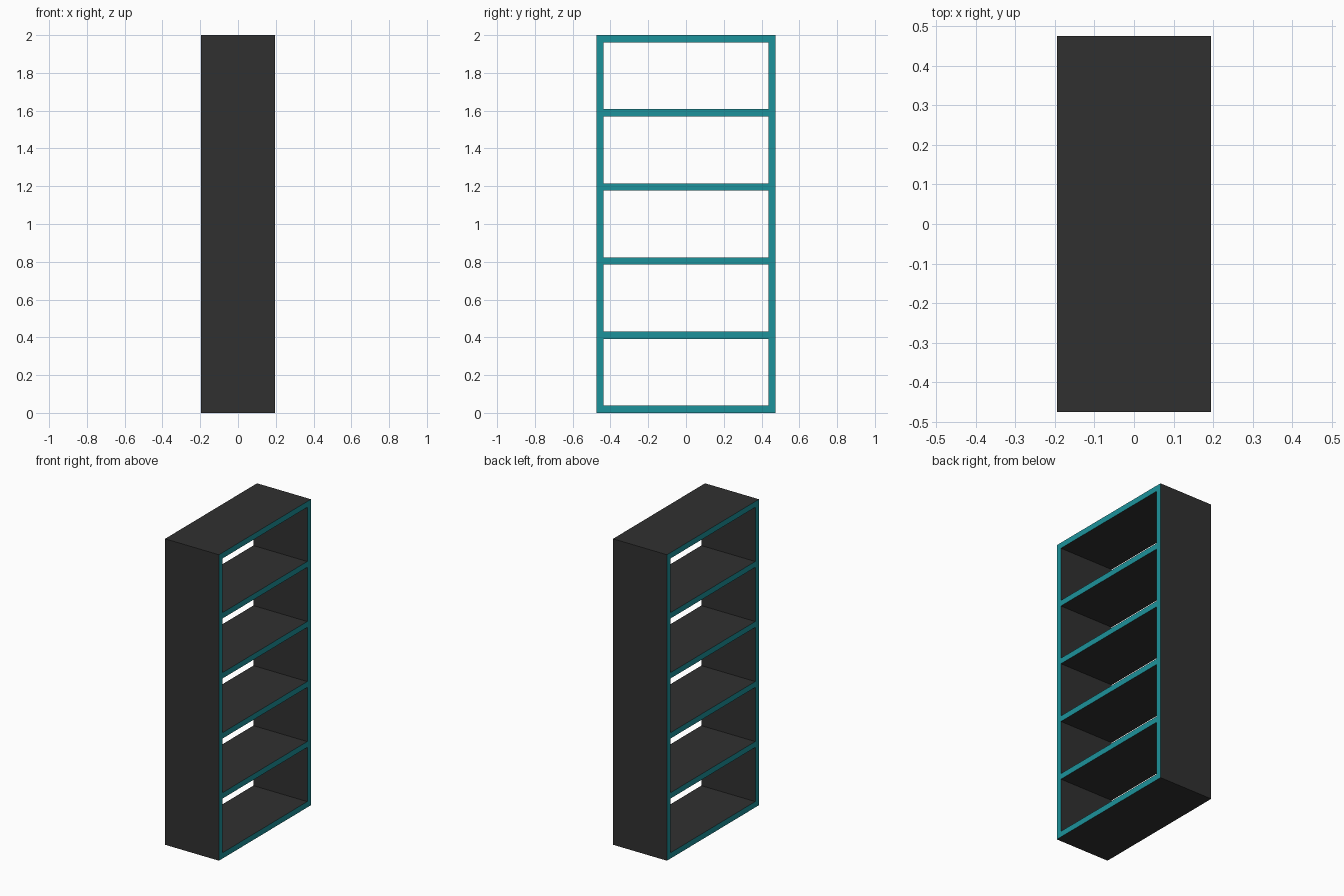
import bpy

if "Cube" in bpy.data.objects:
    bpy.data.objects.remove(bpy.data.objects["Cube"])

DEPTH, WIDTH, HEIGHT, T = 0.39, 0.95, 2.0, 0.038
BAYS = 5


def material(name, color):
    m = bpy.data.materials.new(name)
    m.diffuse_color = color
    m.use_nodes = True
    m.node_tree.nodes["Principled BSDF"].inputs["Base Color"].default_value = m.diffuse_color
    return m


dark = material("dark_board", (0.03, 0.03, 0.03, 1))
teal = material("teal_edging", (0.012, 0.29, 0.33, 1))


def board(name, y, z, size_y, size_z):
    """Dark board whose two open-side (x) edges are banded in teal."""
    bpy.ops.mesh.primitive_cube_add(size=1, location=(0, y, z))
    ob = bpy.context.object
    ob.name = name
    ob.scale = (DEPTH, size_y, size_z)
    bpy.ops.object.transform_apply(location=False, rotation=False, scale=True)
    ob.data.materials.append(dark)
    ob.data.materials.append(teal)
    for face in ob.data.polygons:
        face.material_index = 1 if abs(face.normal.x) > 0.9 else 0
    return ob


# Full-height side panels
for name, side in (("front_side_panel", -1), ("back_side_panel", 1)):
    board(name, side * (WIDTH - T) / 2, HEIGHT / 2, T, HEIGHT)

# Bottom, evenly spaced shelves and top, fitted between the sides
pitch = (HEIGHT - T) / BAYS
for i in range(BAYS + 1):
    name = {0: "bottom_board", BAYS: "top_board"}.get(i, f"shelf_{i}")
    board(name, 0, T / 2 + i * pitch, WIDTH - 2 * T, T)
